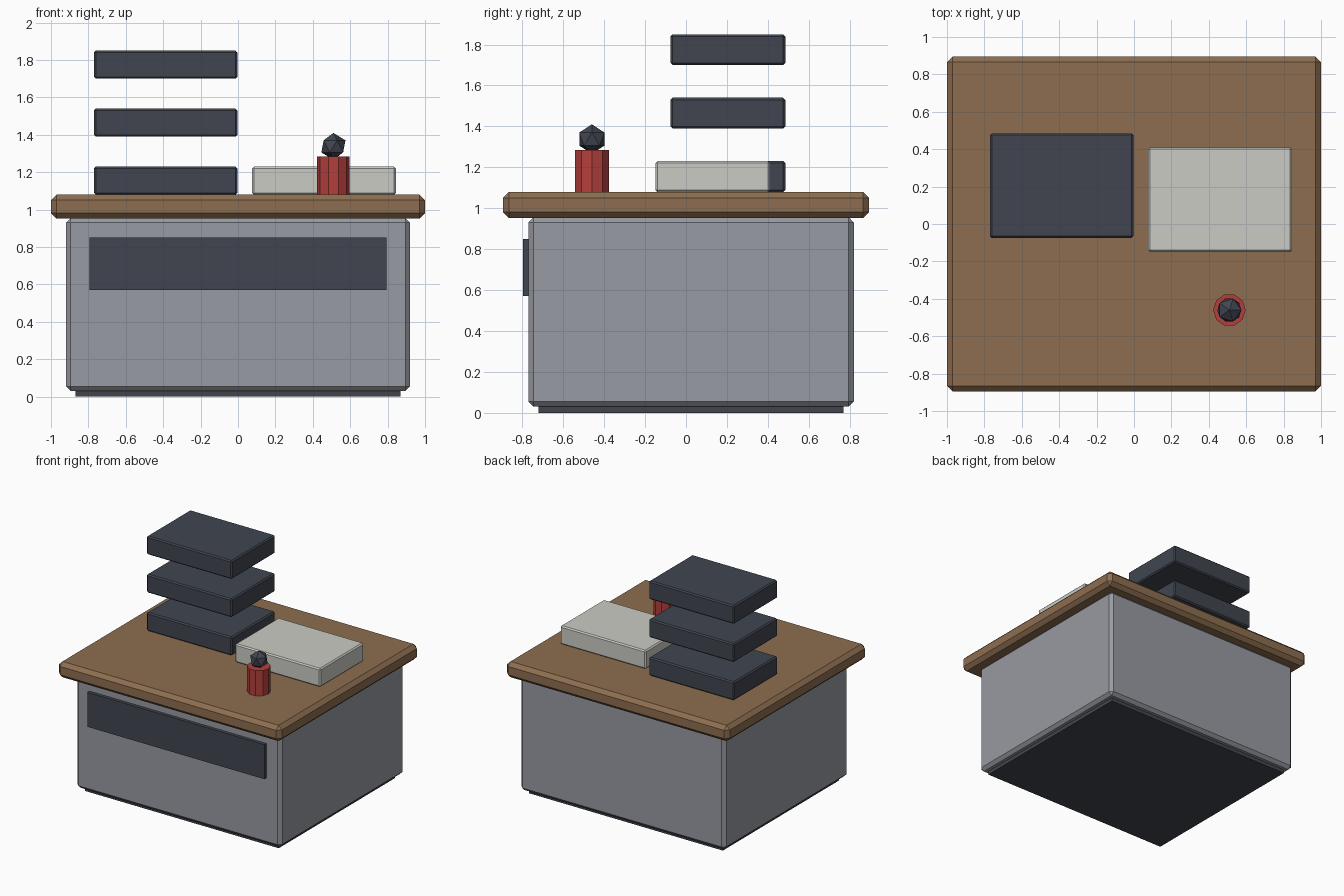
import bpy, math

if "Cube" in bpy.data.objects:
    bpy.data.objects.remove(bpy.data.objects["Cube"])


def material(name, rgb):
    m = bpy.data.materials.new(name)
    m.diffuse_color = (*rgb, 1)
    m.use_nodes = True
    m.node_tree.nodes["Principled BSDF"].inputs["Base Color"].default_value = m.diffuse_color
    return m


WOOD = material("brown wood", (0.27, 0.155, 0.08))
GREY = material("grey metal", (0.31, 0.325, 0.36))
DARK = material("dark slate", (0.052, 0.06, 0.08))
PALE = material("pale paper", (0.60, 0.60, 0.56))
RED = material("red", (0.45, 0.05, 0.045))


def finish(name, mat):
    ob = bpy.context.object
    ob.name = name
    ob.data.materials.append(mat)
    return ob


def box(name, mat, x, y, z, bevel=0.0):
    """Box from its min/max range on each axis, with chamfered edges."""
    bpy.ops.mesh.primitive_cube_add(size=1, location=[sum(r) / 2 for r in (x, y, z)])
    ob = finish(name, mat)
    ob.scale = [r[1] - r[0] for r in (x, y, z)]
    bpy.ops.object.transform_apply(location=False, rotation=False, scale=True)
    if bevel:
        mod = ob.modifiers.new("chamfer", "BEVEL")
        mod.width = bevel
        mod.segments = 1
    return ob


# Counter: plinth, cabinet, front panel and worktop
box("plinth", DARK, (-0.87, 0.87), (-0.72, 0.77), (0, 0.06))
box("cabinet", GREY, (-0.92, 0.92), (-0.77, 0.82), (0.03, 0.955), 0.025)
box("front_panel", DARK, (-0.795, 0.795), (-0.797, -0.76), (0.57, 0.85))
box("worktop", WOOD, (-1, 1), (-0.895, 0.895), (0.952, 1.08), 0.03)

# Stack of three spaced trays
for i in range(3):
    z = 1.08 + 0.31 * i
    box(f"tray_{i + 1}", DARK, (-0.77, -0.004), (-0.075, 0.485), (z, z + 0.15), 0.01)

# Pale block beside the trays
box("paper_block", PALE, (0.076, 0.844), (-0.15, 0.41), (1.08, 1.23), 0.01)

# Red canister with a faceted knob
bpy.ops.mesh.primitive_cylinder_add(vertices=10, radius=0.087, depth=0.205,
                                    location=(0.51, -0.46, 1.1825),
                                    rotation=(0, 0, math.radians(18)))
finish("canister", RED)
bpy.ops.mesh.primitive_ico_sphere_add(subdivisions=1, radius=0.072,
                                      location=(0.51, -0.46, 1.338))
finish("knob", DARK)
